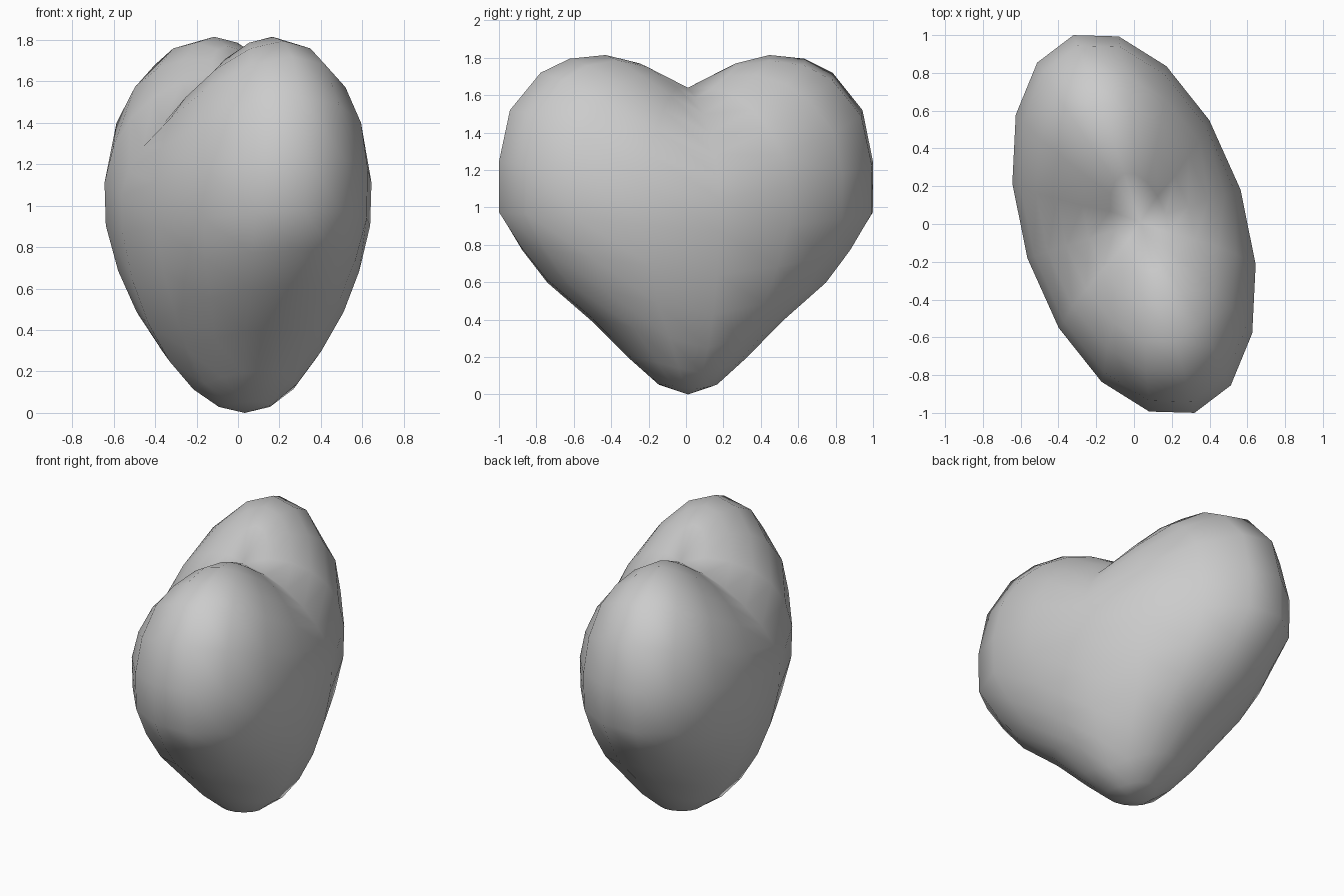
import bpy
import math

if "Cube" in bpy.data.objects:
    bpy.data.objects.remove(bpy.data.objects["Cube"])

# Heart: a 16-sided, 13-ring sphere reshaped ring by ring
RINGS = 13
HALF_DEPTH = 0.597
TURN = math.radians(17.8)

# Outline of one lobe, pole to pole: distance from the middle, height
OUTLINE = [(0, 1.65), (0.27, 1.78), (0.46, 1.825), (0.66, 1.805), (0.82, 1.73),
           (0.99, 1.53), (1.05, 1.255), (1.05, 0.985), (0.925, 0.795),
           (0.785, 0.625), (0.535, 0.42), (0.32, 0.21), (0.16, 0.065), (0, 0.01)]

bpy.ops.mesh.primitive_uv_sphere_add(segments=16, ring_count=RINGS, radius=1)
heart = bpy.context.object
heart.name = "heart"


def heart_point(b, a, c):
    ring = round(math.acos(max(-1, min(1, c))) / math.pi * RINGS)
    width, side_z = OUTLINE[ring]
    r = math.hypot(a, b)
    cos_t = a / r if r > 1e-4 else 0
    u = width * cos_t
    # Front and back faces: a little thinner to the tip
    v = HALF_DEPTH * b * (1 + 0.1 * min(c, 0)) + 0.035 * c * c
    # Height along the middle, sloping faster near the top
    mid_z = 1 + (0.65 * c - 0.16 * r * c if c > 0 else 0.99 * c)
    # Blend from the faces up to the lobes
    z = mid_z + (side_z - mid_z) * abs(cos_t) ** 1.2
    # Turn the heart about z so its width runs mostly along y
    return (v * math.cos(TURN) - u * math.sin(TURN),
            v * math.sin(TURN) + u * math.cos(TURN), z)


mesh = heart.data
for vert in mesh.vertices:
    vert.co = heart_point(*vert.co)

# Stand on the ground and centre
low = [min(v.co[i] for v in mesh.vertices) for i in range(3)]
high = [max(v.co[i] for v in mesh.vertices) for i in range(3)]
for vert in mesh.vertices:
    vert.co.x -= (low[0] + high[0]) / 2
    vert.co.y -= (low[1] + high[1]) / 2
    vert.co.z -= low[2]

bpy.ops.object.shade_smooth()
